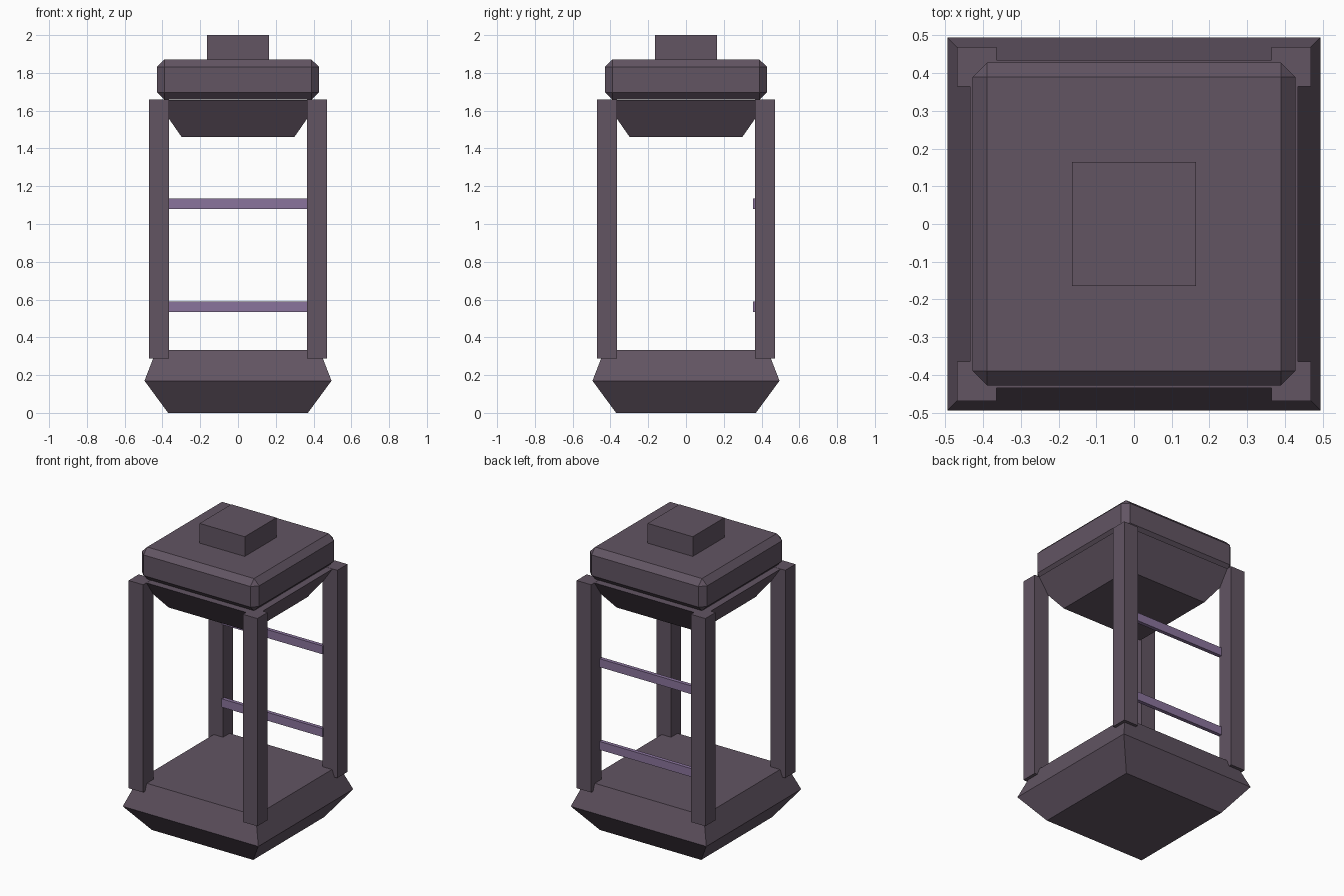
import bpy
import bmesh

if "Cube" in bpy.data.objects:
    bpy.data.objects.remove(bpy.data.objects["Cube"])


def material(name, rgb):
    m = bpy.data.materials.new(name)
    m.diffuse_color = (*rgb, 1.0)
    m.use_nodes = True
    m.node_tree.nodes["Principled BSDF"].inputs["Base Color"].default_value = m.diffuse_color
    return m


IRON = material("dark_plum_iron", (0.122, 0.090, 0.124))
BAR = material("violet_bar", (0.255, 0.175, 0.335))


def add_object(name, bm, mat):
    bmesh.ops.recalc_face_normals(bm, faces=bm.faces)
    mesh = bpy.data.meshes.new(name)
    bm.to_mesh(mesh)
    bm.free()
    mesh.materials.append(mat)
    obj = bpy.data.objects.new(name, mesh)
    bpy.context.collection.objects.link(obj)
    return obj


def square_stack(name, profile, mat):
    """Loft square rings given as (half width, height), capped at both ends."""
    bm = bmesh.new()
    rings = [[bm.verts.new((sx * h, sy * h, z))
              for sx, sy in ((-1, -1), (1, -1), (1, 1), (-1, 1))]
             for h, z in profile]
    for low, high in zip(rings, rings[1:]):
        for i in range(4):
            j = (i + 1) % 4
            bm.faces.new((low[i], low[j], high[j], high[i]))
    bm.faces.new(rings[0])
    bm.faces.new(rings[-1])
    return add_object(name, bm, mat)


def box(name, low, high, mat):
    bm = bmesh.new()
    bmesh.ops.create_cube(bm, size=1)
    for v in bm.verts:
        v.co = [(a + b) / 2 + c * (b - a) for a, b, c in zip(low, high, v.co)]
    return add_object(name, bm, mat)


# Base with a widened waist
square_stack("base", [(0.37, 0.0), (0.495, 0.17), (0.432, 0.333)], IRON)

# Four corner posts
for sx, side in ((-1, "left"), (1, "right")):
    for sy, end in ((-1, "front"), (1, "back")):
        xs = sorted((sx * 0.364, sx * 0.47))
        ys = sorted((sy * 0.364, sy * 0.47))
        box(f"{end}_{side}_post", (xs[0], ys[0], 0.287),
            (xs[1], ys[1], 1.658), IRON)

# Tapered collar under the cap
square_stack("collar", [(0.298, 1.46), (0.435, 1.657)], IRON)

# Chamfered cap
cap = box("cap", (-0.428, -0.428, 1.658), (0.428, 0.428, 1.87), IRON)
bevel = cap.modifiers.new("chamfer", "BEVEL")
bevel.width = 0.038
bevel.segments = 1

# Square knob on the cap
box("knob", (-0.165, -0.165, 1.86), (0.165, 0.165, 2.0), IRON)

# Two crossbars on the back
for name, z in (("lower_back_bar", 0.534), ("upper_back_bar", 1.08)):
    box(name, (-0.368, 0.355, z), (0.368, 0.38, z + 0.055), BAR)
